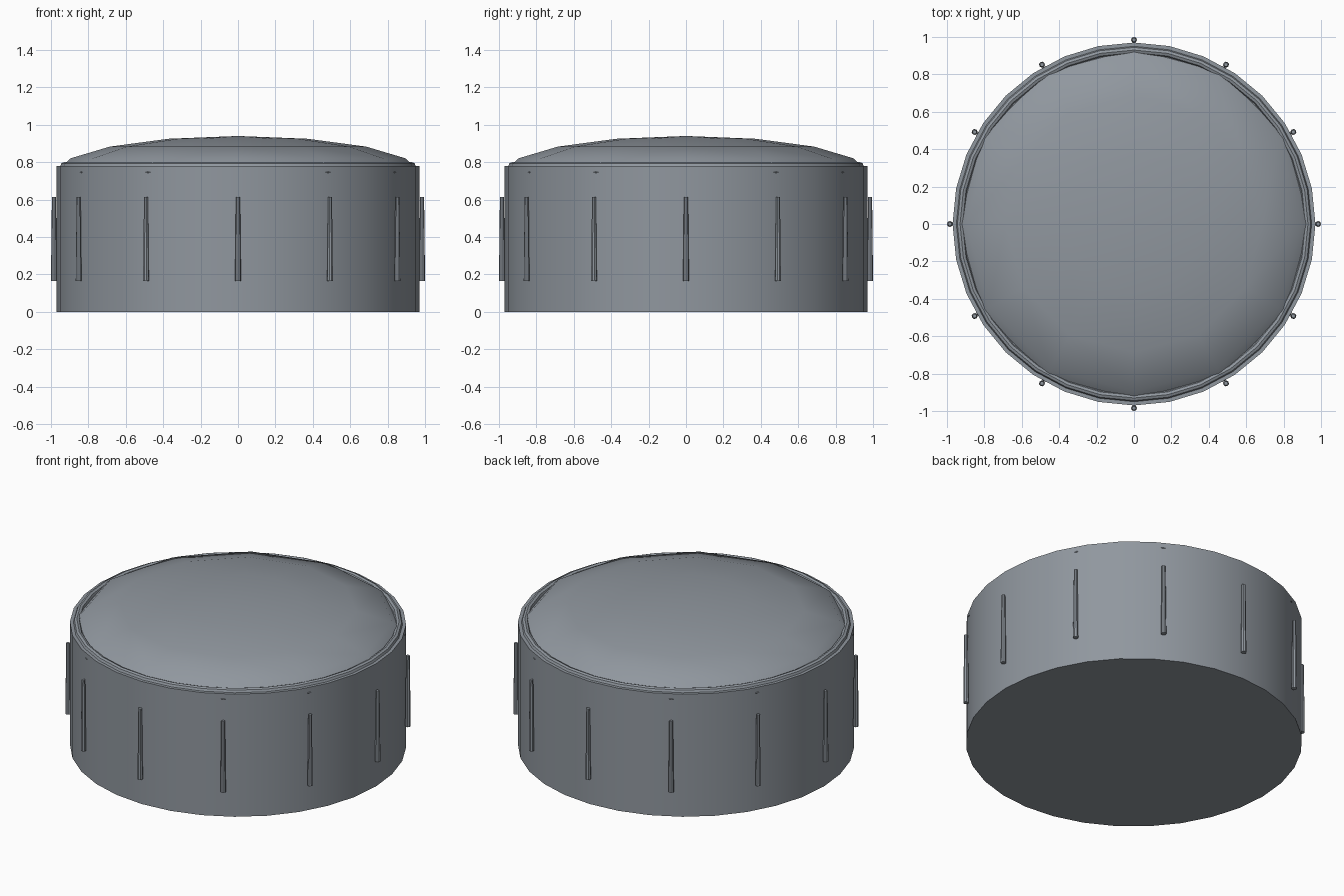
import bpy
import math

cube = bpy.data.objects.get("Cube")
if cube:
    bpy.data.objects.remove(cube, do_unlink=True)


def make_material(name, colour):
    mat = bpy.data.materials.new(name)
    mat.use_nodes = True
    mat.diffuse_color = colour
    mat.node_tree.nodes["Principled BSDF"].inputs["Base Color"].default_value = colour
    return mat


steel = make_material("blue_grey_metal", (0.28, 0.31, 0.345, 1))


def finish(name):
    obj = bpy.context.object
    obj.name = name
    obj.data.materials.append(steel)
    bpy.ops.object.transform_apply(location=False, rotation=False, scale=True)
    bpy.ops.object.shade_smooth_by_angle(angle=math.radians(40))
    return obj


# Drum wall with closed ends
WALL_RADIUS, WALL_HEIGHT = 0.97, 0.78
bpy.ops.mesh.primitive_cylinder_add(vertices=32, radius=WALL_RADIUS, depth=WALL_HEIGHT,
                                    location=(0, 0, WALL_HEIGHT / 2))
finish("drum_wall")

# Rounded rim seated on the top edge
bpy.ops.mesh.primitive_torus_add(major_segments=32, minor_segments=8, major_radius=0.93,
                                 minor_radius=0.02, location=(0, 0, WALL_HEIGHT))
finish("top_rim")

# Shallow twelve-sided dome lid
bpy.ops.mesh.primitive_uv_sphere_add(segments=12, ring_count=8, radius=1,
                                     location=(0, 0, 0.746))
bpy.context.object.scale = (WALL_RADIUS, WALL_RADIUS, 0.194)
finish("dome_lid")

# Tapered upright ribs around the wall
RIBS = 12
for i in range(RIBS):
    a = math.tau * i / RIBS
    bpy.ops.mesh.primitive_cone_add(vertices=8, radius1=0.016, radius2=0.011, depth=0.45,
                                    location=(0.984 * math.cos(a), 0.984 * math.sin(a), 0.39),
                                    rotation=(0, 0, a))
    finish(f"wall_rib_{i + 1}")
